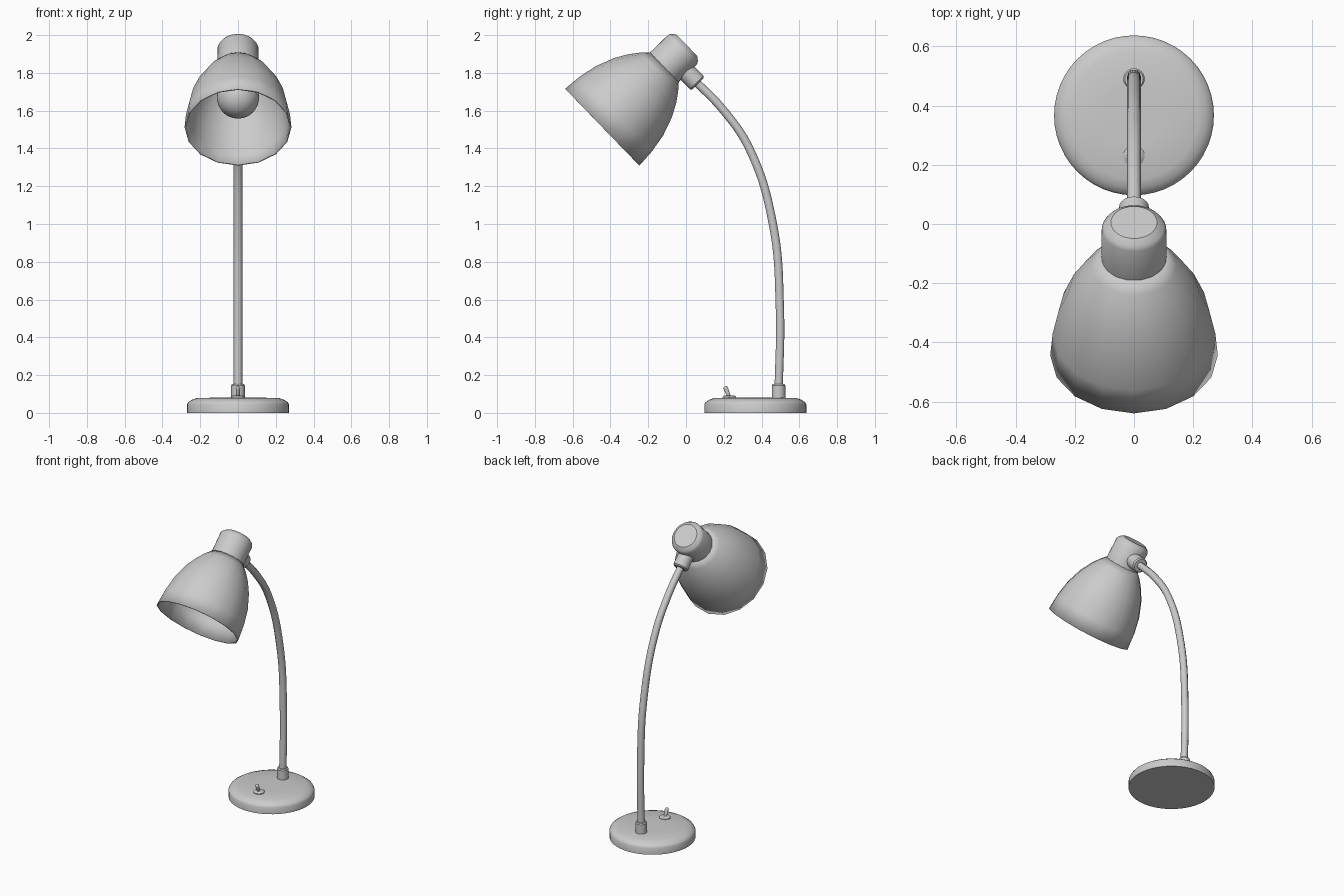
import bpy, bmesh
from math import cos, sin, pi, radians
from mathutils import Matrix, Vector

if "Cube" in bpy.data.objects:
    bpy.data.objects.remove(bpy.data.objects["Cube"])


def select_only(ob):
    bpy.ops.object.select_all(action='DESELECT')
    ob.select_set(True)
    bpy.context.view_layer.objects.active = ob


def lathe(name, profile, origin, tilt=0, sides=32, angle=35, closed=True):
    """Revolve (radius, height) points round an axis tilted about x."""
    bm = bmesh.new()
    rings = [[bm.verts.new((r * cos(2 * pi * j / sides), r * sin(2 * pi * j / sides), h))
              for j in range(sides)] for r, h in profile]
    for a, b in zip(rings, rings[1:]):
        for j in range(sides):
            k = (j + 1) % sides
            bm.faces.new((a[j], a[k], b[k], b[j]))
    if closed:
        bm.faces.new(rings[0][::-1])
        bm.faces.new(rings[-1])
    bm.transform(Matrix.Translation(origin) @ Matrix.Rotation(radians(tilt), 4, 'X'))
    me = bpy.data.meshes.new(name)
    bm.to_mesh(me)
    bm.free()
    ob = bpy.data.objects.new(name, me)
    bpy.context.collection.objects.link(ob)
    select_only(ob)
    bpy.ops.object.shade_smooth_by_angle(angle=radians(angle))
    return ob


# Weighted base and stem socket
lathe("base", [(.27, 0), (.27, .045), (.264, .056), (.245, .069), (.217, .079), (.1, .081)],
      (0, .367, 0), sides=48)
lathe("stem_socket", [(.036, 0), (.036, .07), (.031, .077)], (0, .49, .075), sides=24)

# Toggle switch
lathe("switch_plate", [(.036, 0), (.036, .008), (.026, .015)], (0, .23, .077), sides=20)
lathe("switch_lever", [(.009, 0), (.012, .045), (.011, .053), (.006, .057)],
      (0, .228, .087), tilt=22, sides=12, angle=60)

# Bent stem
path = [(.49, .1), (.497, .55), (.46, 1.0), (.335, 1.4), (.2, 1.6), (.03, 1.775)]
curve = bpy.data.curves.new("stem", 'CURVE')
curve.dimensions = '3D'
curve.bevel_depth = .023
curve.bevel_resolution = 3
curve.use_fill_caps = True
spline = curve.splines.new('BEZIER')
spline.bezier_points.add(len(path) - 1)
for p, (y, z) in zip(spline.bezier_points, path):
    p.co = (0, y, z)
    p.handle_left_type = p.handle_right_type = 'AUTO'
stem = bpy.data.objects.new("stem", curve)
bpy.context.collection.objects.link(stem)
select_only(stem)
bpy.ops.object.convert(target='MESH')
bpy.ops.object.shade_smooth_by_angle(angle=radians(40))

# Joint between stem and head
lathe("head_joint", [(.042, 0), (.05, .008), (.05, .15)], (0, .063, 1.743), tilt=45, sides=24)

# Head parts share one tilted axis starting at the rim centre
rim, tilt = Vector((0, -.443, 1.513)), -46
shade = lathe("shade", [(.283, 0), (.275, .1), (.256, .2), (.219, .3), (.18, .37),
                        (.143, .42), (.104, .463)], rim, tilt, sides=16, closed=False)
solid = shade.modifiers.new("thickness", 'SOLIDIFY')
solid.thickness = .008
solid.offset = -1
lathe("shade_cap", [(.109, .45), (.109, .592), (.1, .607), (.078, .623)], rim, tilt, sides=32)

# Bulb with neck
ball = [(.112 * sin(a), .226 - .112 * cos(a)) for a in (radians(d) for d in range(3, 148, 12))]
lathe("bulb", ball + [(.052, .345), (.05, .46)], rim, tilt, sides=24, angle=60)
